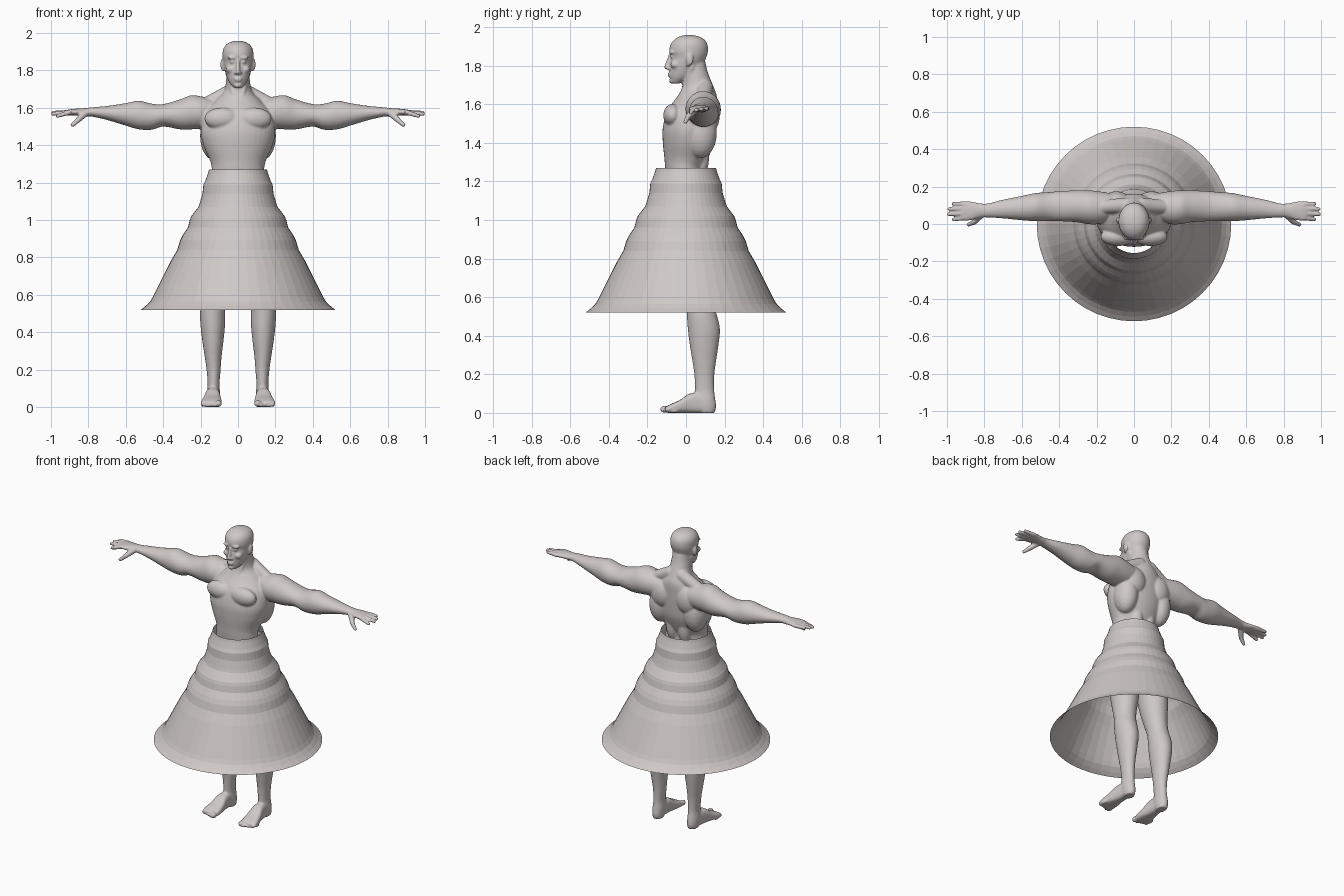
import bpy
import bmesh
import math
from mathutils import Matrix, Vector

cube = bpy.data.objects.get("Cube")
if cube:
    bpy.data.objects.remove(cube, do_unlink=True)

# One clay colour for everything
clay = bpy.data.materials.new("warm_grey_clay")
clay.use_nodes = True
clay_colour = (0.62, 0.58, 0.57, 1)
clay.diffuse_color = clay_colour
for node in clay.node_tree.nodes:
    if node.type == 'BSDF_PRINCIPLED':
        node.inputs["Base Color"].default_value = clay_colour


def finish(name, bm, smooth):
    """Turn a bmesh into a named object with the clay material."""
    bmesh.ops.recalc_face_normals(bm, faces=bm.faces)
    for face in bm.faces:
        face.smooth = smooth
    mesh = bpy.data.meshes.new(name)
    bm.to_mesh(mesh)
    bm.free()
    mesh.materials.append(clay)
    obj = bpy.data.objects.new(name, mesh)
    bpy.context.collection.objects.link(obj)
    return obj


def catmull(a, b, c, d, t):
    return 0.5 * (2 * b + (c - a) * t + (2 * a - 5 * b + 4 * c - d) * t * t
                  + (3 * b - a - 3 * c + d) * t ** 3)


def loft(bm, axis, keys, power=1.0, sides=40, steps=5):
    """Closed smooth skin through key sections: (position, low, high, low, high)."""
    sections = []
    last = len(keys) - 1
    for i in range(last):
        four = [keys[max(0, min(last, i + k))] for k in (-1, 0, 1, 2)]
        for s in range(steps):
            sections.append([catmull(*vals, s / steps) for vals in zip(*four)])
    sections.append(keys[-1])
    rings = []
    for pos, lo_a, hi_a, lo_b, hi_b in sections:
        ring = []
        for k in range(sides):
            angle = math.tau * k / sides
            ca, sa = math.cos(angle), math.sin(angle)
            ca = math.copysign(abs(ca) ** power, ca)
            sa = math.copysign(abs(sa) ** power, sa)
            co = [(lo_a + hi_a) / 2 + ca * (hi_a - lo_a) / 2,
                  (lo_b + hi_b) / 2 + sa * (hi_b - lo_b) / 2]
            co.insert('xyz'.index(axis), pos)
            ring.append(bm.verts.new(co))
        rings.append(ring)
    for low, high in zip(rings, rings[1:]):
        for k in range(sides):
            n = (k + 1) % sides
            bm.faces.new((low[k], low[n], high[n], high[k]))
    bm.faces.new(rings[0])
    bm.faces.new(rings[-1])


def blob(bm, centre, radii):
    """Ellipsoid."""
    place = Matrix.Translation(centre) @ Matrix.Diagonal((*radii, 1))
    bmesh.ops.create_icosphere(bm, subdivisions=3, radius=1, matrix=place)


def tube(bm, start, end, r_start, r_end):
    """Tapered limb with rounded ends."""
    start, end = Vector(start), Vector(end)
    along = end - start
    turn = along.to_track_quat('Z', 'Y').to_matrix().to_4x4()
    bmesh.ops.create_cone(bm, cap_ends=True, segments=20, radius1=r_start, radius2=r_end,
                          depth=along.length, matrix=Matrix.Translation((start + end) / 2) @ turn)
    blob(bm, start, (r_start,) * 3)
    blob(bm, end, (r_end,) * 3)


def add_arm(bm):
    # Shoulder to palm
    loft(bm, 'x', [
        (.10, .03, .16, 1.50, 1.64), (.19, .0, .175, 1.49, 1.66), (.25, .0, .18, 1.485, 1.667),
        (.31, .01, .18, 1.485, 1.645), (.4, .015, .175, 1.5, 1.62), (.46, .015, .17, 1.483, 1.622),
        (.53, .015, .165, 1.485, 1.638), (.6, .02, .15, 1.505, 1.625), (.7, .03, .13, 1.535, 1.61),
        (.78, .035, .11, 1.553, 1.603), (.82, .035, .11, 1.555, 1.598),
        (.87, .02, .12, 1.56, 1.595), (.91, .018, .122, 1.56, 1.59), (.925, .03, .11, 1.565, 1.585)])
    # Fingers and thumb
    for y_root, y_tip, tip, z_tip in ((.033, .025, .965, 1.556), (.058, .052, .99, 1.568),
                                      (.083, .08, .988, 1.574), (.108, .108, .965, 1.577)):
        tube(bm, (.9, y_root, 1.576), (tip, y_tip, z_tip), .0135, .0105)
    tube(bm, (.82, .045, 1.567), (.855, .01, 1.535), .018, .015)
    tube(bm, (.855, .01, 1.535), (.885, -.003, 1.508), .014, .011)


def add_leg(bm):
    # Thigh to heel
    loft(bm, 'z', [
        (0, .1, .16, .07, .148), (.03, .096, .166, .05, .156), (.07, .095, .167, .045, .152),
        (.12, .099, .162, .047, .146), (.2, .093, .168, .043, .147), (.27, .088, .178, .033, .156),
        (.35, .078, .19, .02, .168), (.43, .07, .2, .01, .176), (.5, .069, .203, .005, .162),
        (.56, .066, .197, 0, .143), (.63, .053, .195, -.02, .137), (.75, .03, .2, -.05, .145),
        (.9, .014, .2, -.07, .15), (1, .01, .18, -.07, .15)])
    # Foot
    loft(bm, 'y', [
        (-.108, .09, .196, .002, .03), (-.08, .087, .199, 0, .045), (-.03, .089, .188, 0, .068),
        (.02, .096, .175, 0, .1), (.08, .1, .165, 0, .1), (.14, .106, .157, 0, .06)], power=.7)
    # Toes, shrinking outwards
    for k in range(5):
        size = .019 if k == 0 else .0125 - .0008 * k
        blob(bm, (.104 + .021 * k, -.112 + .005 * k * k * .6, size), (size * .9, .022, size))


def add_half_torso_muscles(bm):
    blob(bm, (.085, -.068, 1.542), (.095, .05, .06))       # chest
    blob(bm, (.13, .075, 1.45), (.073, .085, .13))         # flank
    blob(bm, (.095, .115, 1.54), (.08, .06, .095))         # shoulder blade
    blob(bm, (.045, .07, 1.33), (.045, .05, .12))          # lower back
    tube(bm, (.04, .1, 1.685), (.18, .09, 1.615), .042, .036)
    tube(bm, (.055, .03, 1.79), (.015, -.025, 1.64), .014, .012)


def add_half_face(bm):
    blob(bm, (.03, -.074, 1.868), (.03, .014, .008))       # brow
    blob(bm, (.03, -.071, 1.846), (.014, .012, .009))      # eye
    blob(bm, (.043, -.055, 1.805), (.022, .026, .02))      # cheek
    blob(bm, (.011, -.093, 1.787), (.009, .012, .008))     # nostril
    blob(bm, (.085, .02, 1.832), (.009, .019, .031))       # ear
    blob(bm, (.079, .012, 1.808), (.008, .011, .014))      # ear lobe


# Paired parts, built on one side and mirrored
body = bmesh.new()
add_arm(body)
add_leg(body)
add_half_torso_muscles(body)
add_half_face(body)
copy = bmesh.ops.duplicate(body, geom=body.verts[:] + body.edges[:] + body.faces[:])
for item in copy["geom"]:
    if isinstance(item, bmesh.types.BMVert):
        item.co.x *= -1

# Trunk and neck: height, half width, front, back
trunk = [(.88, .13, -.05, .13), (.98, .175, -.075, .15), (1.1, .16, -.09, .125),
         (1.2, .145, -.1, .095), (1.27, .14, -.108, .092), (1.32, .15, -.112, .115),
         (1.4, .185, -.12, .145), (1.48, .2, -.12, .155), (1.57, .18, -.095, .16),
         (1.64, .12, -.045, .16), (1.69, .075, -.02, .143), (1.76, .062, -.022, .115),
         (1.82, .055, -.01, .1)]
loft(body, 'z', [(z, -w, w, f, b) for z, w, f, b in trunk])

# Skull and jaw
skull = [(1.708, .024, -.074, -.03), (1.735, .046, -.083, .02), (1.77, .061, -.086, .06),
         (1.81, .072, -.085, .09), (1.845, .079, -.077, .106), (1.875, .083, -.086, .114),
         (1.91, .08, -.08, .111), (1.935, .066, -.06, .095), (1.95, .045, -.035, .07),
         (1.958, .015, -.008, .038)]
loft(body, 'z', [(z, -w, w, f, b) for z, w, f, b in skull])

# Nose, lips and chin
tube(body, (0, -.082, 1.855), (0, -.102, 1.792), .008, .012)
blob(body, (0, -.086, 1.757), (.024, .01, .005))
blob(body, (0, -.085, 1.745), (.02, .01, .005))
blob(body, (0, -.074, 1.721), (.022, .014, .015))

# Fuse the figure into one smooth skin
figure = finish("figure", body, True)
fuse = figure.modifiers.new("fuse", 'REMESH')
fuse.mode = 'VOXEL'
fuse.voxel_size = .006
fuse.use_smooth_shade = True
soften = figure.modifiers.new("soften", 'SMOOTH')
soften.factor = .5
soften.iterations = 4

# Flared skirt, open at both ends: radius, height
hem_to_waist = [(.52, .52), (.495, .54), (.47, .565), (.455, .59), (.43, .64), (.4, .7),
                (.36, .78), (.325, .84), (.31, .89), (.295, .92), (.268, .96), (.258, 1),
                (.25, 1.02), (.212, 1.07), (.205, 1.09), (.19, 1.14), (.185, 1.19),
                (.175, 1.21), (.16, 1.25), (.155, 1.27)]
cloth = bmesh.new()
segments = 48
rows = [[cloth.verts.new((r * math.cos(math.tau * k / segments),
                          r * math.sin(math.tau * k / segments), z)) for k in range(segments)]
        for r, z in hem_to_waist]
for low, high in zip(rows, rows[1:]):
    for k in range(segments):
        n = (k + 1) % segments
        cloth.faces.new((low[k], low[n], high[n], high[k]))
finish("skirt", cloth, False)
